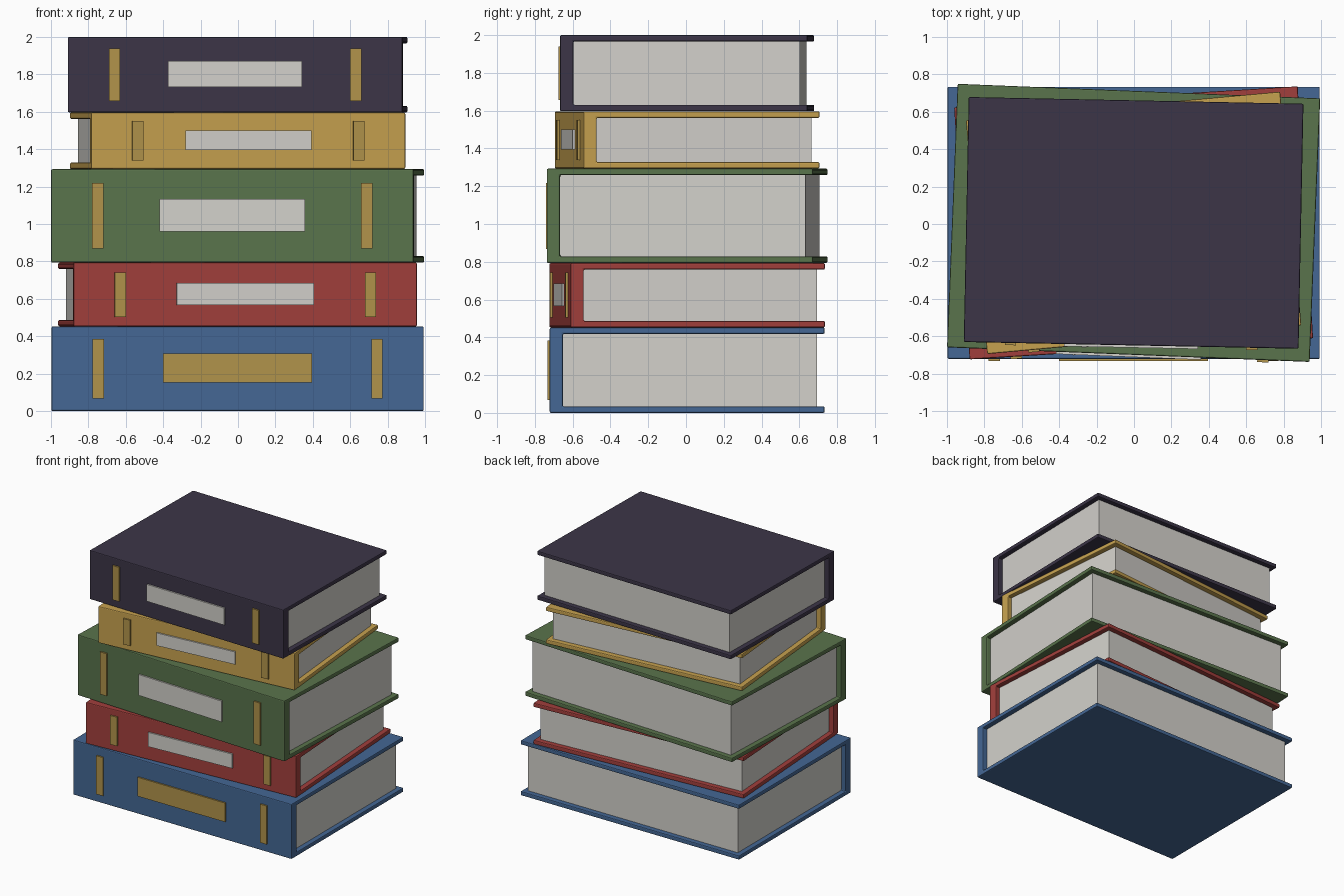
import bpy
import bmesh
from math import radians
from mathutils import Matrix, Vector

if "Cube" in bpy.data.objects:
    bpy.data.objects.remove(bpy.data.objects["Cube"])

COVER = 0.034    # board thickness
SPINE = 0.07     # spine thickness
INSET = 0.04     # how far the pages sit inside the boards
RAISE = 0.012    # how far bands and label stand proud


def material(name, rgb):
    mat = bpy.data.materials.new(name)
    mat.diffuse_color = [(c / 255) ** 2.2 for c in rgb] + [1]
    mat.use_nodes = True
    mat.node_tree.nodes["Principled BSDF"].inputs["Base Color"].default_value = mat.diffuse_color
    return mat


def finish(name, bm, mat, place, bevel=0.0):
    bmesh.ops.recalc_face_normals(bm, faces=bm.faces)
    mesh = bpy.data.meshes.new(name)
    bm.to_mesh(mesh)
    bm.free()
    mesh.materials.append(mat)
    ob = bpy.data.objects.new(name, mesh)
    bpy.context.collection.objects.link(ob)
    ob.matrix_world = place
    if bevel:
        mod = ob.modifiers.new("soft_edges", 'BEVEL')
        mod.width = bevel
        mod.segments = 2
    return ob


def box(name, lo, hi, mat, place):
    lo, hi = Vector(lo), Vector(hi)
    bm = bmesh.new()
    bmesh.ops.create_cube(bm, size=1, matrix=Matrix.Translation((lo + hi) / 2)
                          @ Matrix.Diagonal((*(hi - lo), 1)))
    return finish(name, bm, mat, place)


def book(name, w, d, z0, z1, angle, cover, label):
    h, x, y = z1 - z0, w / 2, d / 2
    place = Matrix.Translation((-0.002, 0.006, z0)) @ Matrix.Rotation(radians(angle), 4, 'Z')

    # Case: C-shaped profile of spine and two boards, extruded along x
    profile = [(-y, 0), (y, 0), (y, COVER), (-y + SPINE, COVER),
               (-y + SPINE, h - COVER), (y, h - COVER), (y, h), (-y, h)]
    bm = bmesh.new()
    face = bm.faces.new([bm.verts.new((-x, py, pz)) for py, pz in profile])
    new = bmesh.ops.extrude_face_region(bm, geom=[face])["geom"]
    bmesh.ops.translate(bm, vec=(w, 0, 0),
                        verts=[v for v in new if isinstance(v, bmesh.types.BMVert)])
    finish(name + "_cover", bm, cover, place, 0.007)

    # Page block
    box(name + "_pages", (-x + INSET, -y + SPINE - 0.005, COVER - 0.002),
        (x - INSET, y - INSET, h - COVER + 0.002), paper, place)

    # Raised spine bands and title label
    for side, tag in ((-1, "left"), (1, "right")):
        bx = side * (x - 0.25)
        box(f"{name}_band_{tag}", (bx - 0.03, -y - RAISE, 0.15 * h),
            (bx + 0.03, -y + 0.02, 0.85 * h), gold, place)
    box(name + "_label", (-0.2 * w, -y - RAISE, 0.335 * h),
        (0.2 * w, -y + 0.02, 0.68 * h), label, place)


paper = material("paper", (210, 208, 202))
gold = material("gold", (176, 146, 76))

# Stack from bottom to top
book("blue_book", 1.99, 1.455, 0.0, 0.452, 0, material("blue", (70, 103, 147)), gold)
book("red_book", 1.84, 1.35, 0.453, 0.793, 3.5, material("red", (160, 65, 62)), paper)
book("green_book", 1.94, 1.41, 0.794, 1.293, -2.3, material("green", (90, 115, 77)), paper)
book("yellow_book", 1.687, 1.255, 1.294, 1.596, 5.2, material("yellow", (197, 160, 80)), paper)
book("dark_book", 1.79, 1.31, 1.597, 2.0, -1.15, material("dark", (62, 56, 73)), paper)
